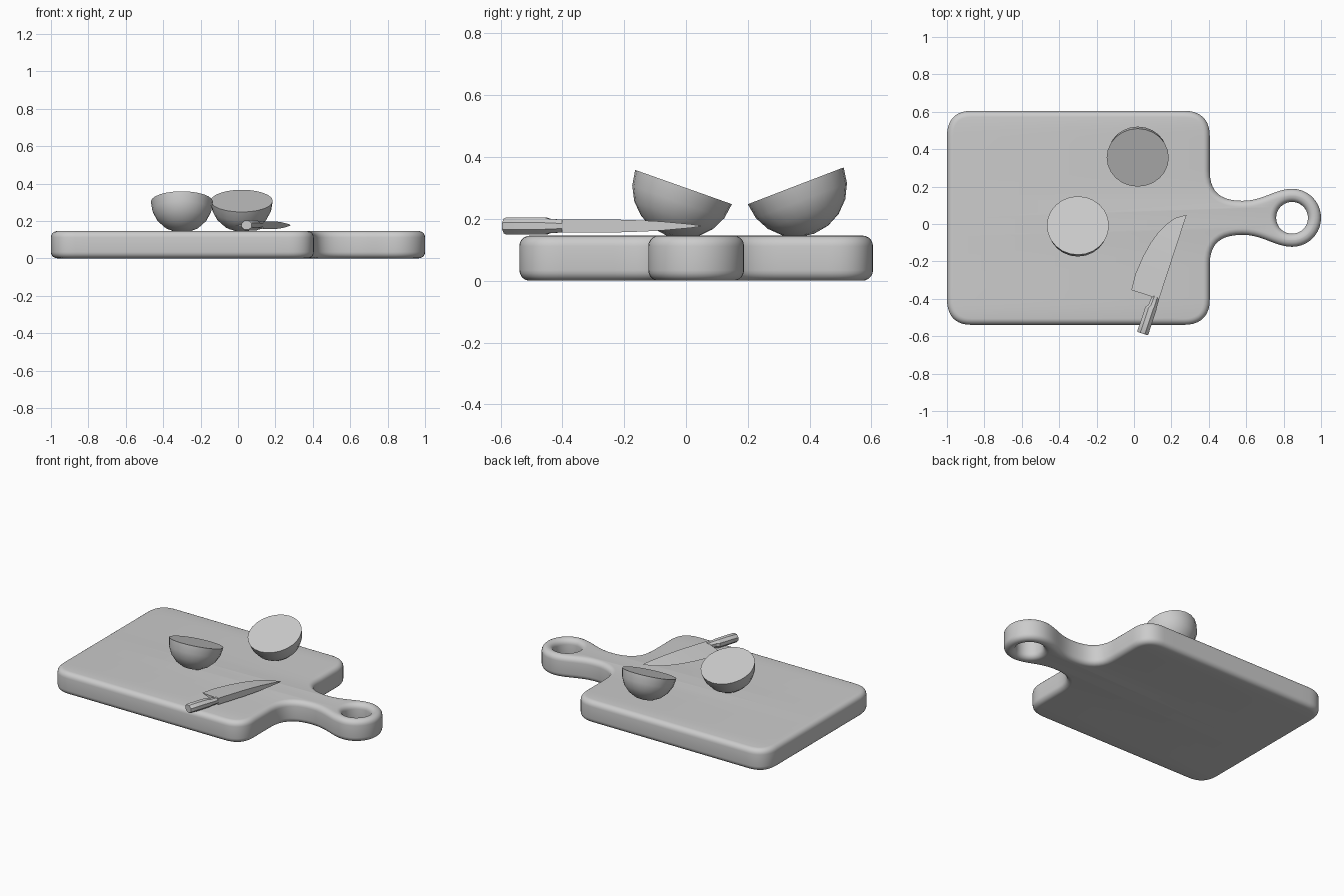
import bpy, bmesh
from math import radians, cos, sin, pi
from mathutils import Vector, Matrix

if "Cube" in bpy.data.objects:
    bpy.data.objects.remove(bpy.data.objects["Cube"])

CY = 0.033      # centre line of the board
TOP = 0.146     # board thickness
ROUND = 0.034   # edge rounding


def add_spline(curve, pts):
    """pts: x, y, tangent angle, handle length in, handle length out"""
    sp = curve.splines.new('BEZIER')
    sp.bezier_points.add(len(pts) - 1)
    sp.use_cyclic_u = True
    sp.resolution_u = 10
    for bp, (x, y, ang, a, b) in zip(sp.bezier_points, pts):
        p = Vector((x, y, 0))
        t = Vector((cos(radians(ang)), sin(radians(ang)), 0))
        bp.handle_left_type = bp.handle_right_type = 'FREE'
        bp.co, bp.handle_left, bp.handle_right = p, p - t * a, p + t * b


def mesh_object(name, bm, smooth):
    bmesh.ops.recalc_face_normals(bm, faces=bm.faces)
    me = bpy.data.meshes.new(name)
    bm.to_mesh(me)
    bm.free()
    ob = bpy.data.objects.new(name, me)
    bpy.context.collection.objects.link(ob)
    shade(ob, smooth)
    return ob


def shade(ob, angle):
    bpy.ops.object.select_all(action='DESELECT')
    ob.select_set(True)
    bpy.context.view_layer.objects.active = ob
    bpy.ops.object.shade_smooth_by_angle(angle=radians(angle))


def loft(name, rings, smooth):
    """Skin equal-sized rings of points and cap both ends"""
    bm = bmesh.new()
    loops = [[bm.verts.new(p) for p in r] for r in rings]
    n = len(loops[0])
    for a, b in zip(loops, loops[1:]):
        for i in range(n):
            j = (i + 1) % n
            bm.faces.new((a[i], a[j], b[j], b[i]))
    bm.faces.new(loops[0])
    bm.faces.new(loops[-1])
    return mesh_object(name, bm, smooth)


# Board with handle and hanging hole: half outline, mirrored
half = [(0.845, 0.155, 180, 0.086, 0.09),
        (0.58, 0.091, 180, 0.11, 0.12),
        (0.405, 0.25, 90, 0.11, 0.05),
        (0.405, 0.44, 90, 0.05, 0.085),
        (0.27, 0.572, 180, 0.085, 0.2),
        (-0.87, 0.572, 180, 0.2, 0.085),
        (-1.0, 0.435, 270, 0.09, 0.2)]
outline = [(1.0, 0, 90, 0.086, 0.086)] + half
outline += [(x, -y, 180 - t, b, a) for x, y, t, a, b in reversed(half)]
hr, k = 0.085, 0.085 * 0.5523
hole = [(0.845 + hr * cos(radians(a)), hr * sin(radians(a)), a + 90, k, k)
        for a in (0, 90, 180, 270)]
cu = bpy.data.curves.new("cutting_board", 'CURVE')
cu.dimensions = '2D'
cu.fill_mode = 'BOTH'
cu.extrude = TOP / 2 - ROUND
cu.bevel_depth = ROUND
cu.bevel_resolution = 4
cu.offset = -ROUND
add_spline(cu, outline)
add_spline(cu, hole)
board = bpy.data.objects.new("cutting_board", cu)
bpy.context.collection.objects.link(board)
board.location = (0, CY, TOP / 2)
bpy.context.view_layer.objects.active = board
board.select_set(True)
bpy.ops.object.convert(target='MESH')
board = bpy.context.object
bm = bmesh.new()
bm.from_mesh(board.data)
bmesh.ops.remove_doubles(bm, verts=bm.verts, dist=0.0003)
bm.to_mesh(board.data)
bm.free()
shade(board, 40)


# Halved fruit resting on the board
def fruit_half(name, x, y, z, tilt):
    bm = bmesh.new()
    bmesh.ops.create_uvsphere(bm, u_segments=24, v_segments=10, radius=0.166)
    cut = bmesh.ops.bisect_plane(bm, geom=bm.verts[:] + bm.edges[:] + bm.faces[:],
                                 dist=1e-4, plane_co=(0, 0, 0), plane_no=(0, 0, 1),
                                 clear_outer=True)
    bmesh.ops.contextual_create(bm, geom=[e for e in bm.edges if e.is_boundary])
    ob = mesh_object(name, bm, 40)
    ob.location = (x, y, z)
    ob.rotation_euler.x = radians(tilt)


fruit_half("fruit_half_front", -0.3, -0.008, 0.303, -19.5)
fruit_half("fruit_half_back", 0.02, 0.355, 0.307, 21)

# Knife frame: u runs along the spine to the tip, v points to the cutting edge
TIP, U, V = Vector((0.281, 0.048, 0.177)), Vector((0.311, 0.95, 0)), Vector((-0.95, 0.311, 0))


def kp(u, v, z):
    return TIP + U * u + V * v + Vector((0, 0, z))


# Blade: wedge sections (u, edge v, half thickness at spine)
blade = [(-0.473, 0.156, 0.021), (-0.384, 0.162, 0.021), (-0.28, 0.152, 0.0205),
         (-0.2, 0.136, 0.018), (-0.139, 0.116, 0.015), (-0.08, 0.087, 0.01),
         (-0.035, 0.054, 0.006), (0.0, 0.002, 0.001)]
loft("knife_blade", [[kp(u, 0, h), kp(u, v, 0), kp(u, 0, -h)] for u, v, h in blade], 30)

# Handle: octagonal sections (u, v low, v high, half height)
handle = [(-0.676, -0.002, 0.054, 0.024), (-0.668, -0.005, 0.058, 0.027),
          (-0.61, -0.004, 0.056, 0.028), (-0.535, -0.005, 0.057, 0.027),
          (-0.52, -0.003, 0.045, 0.023), (-0.465, 0.0, 0.04, 0.02)]
s = 1 / cos(pi / 8)
loft("knife_handle",
     [[kp(u, (a + b) / 2 + s * (b - a) / 2 * cos(pi / 8 + i * pi / 4),
          s * h * sin(pi / 8 + i * pi / 4)) for i in range(8)]
      for u, a, b, h in handle], 30)
